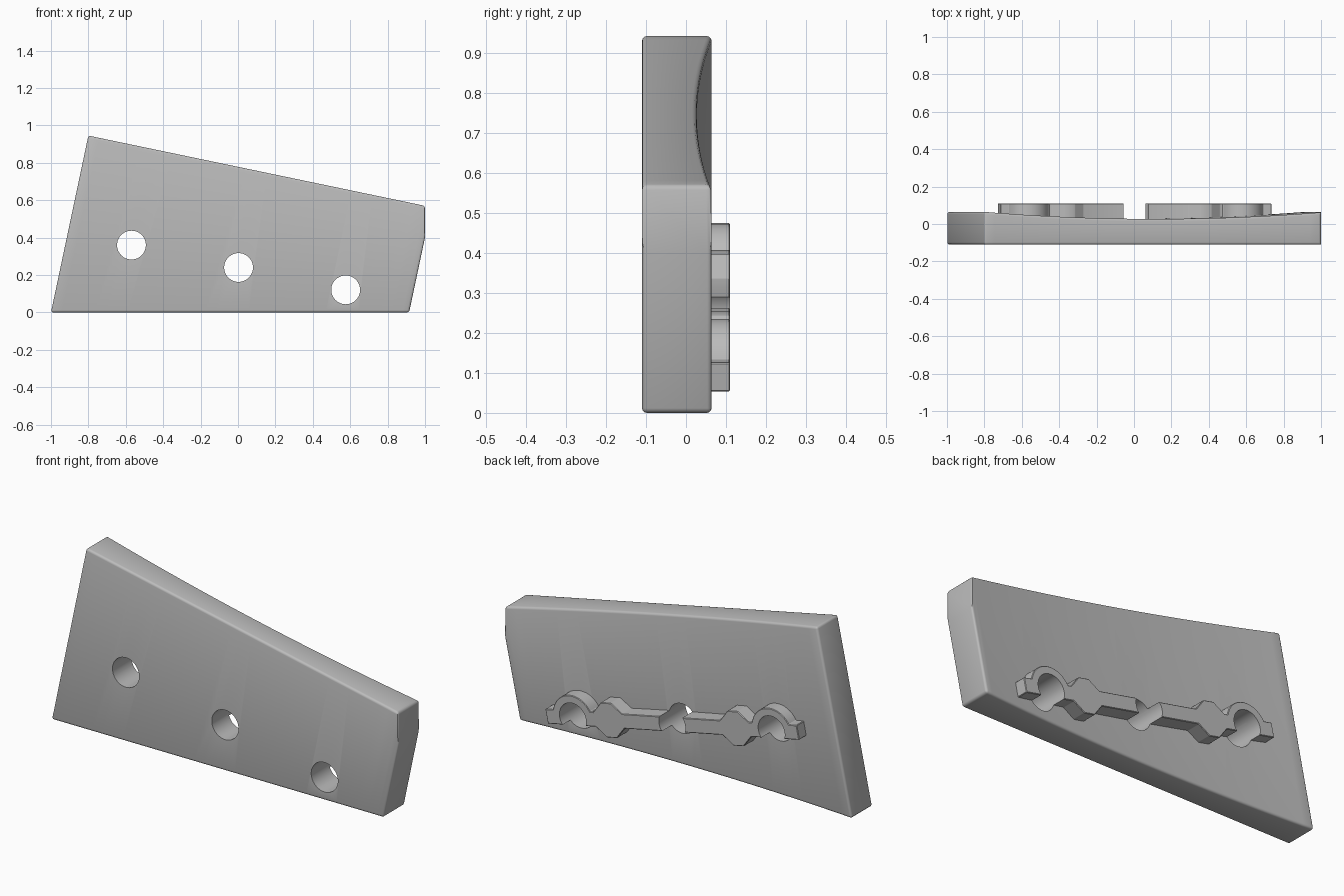
import bpy, bmesh, math
from mathutils import Vector

cube = bpy.data.objects.get("Cube")
if cube:
    bpy.data.objects.remove(cube, do_unlink=True)

grey = bpy.data.materials.new("plain_grey")
grey.use_nodes = True
COLOUR = (0.5, 0.5, 0.5, 1)
grey.diffuse_color = COLOUR
grey.node_tree.nodes["Principled BSDF"].inputs["Base Color"].default_value = COLOUR

LEAN = 0.2116            # slope of the slanted ends
FRONT, BACK, CREST = -0.11, 0.065, 0.11
HOLE_R, HOLE_STEP = 0.077, 0.585
ALONG = Vector((0.979, 0, -0.2045))    # rib direction
ACROSS = Vector((0.2045, 0, 0.979))
CENTRE = Vector((0.003, 0, 0.24))


def finish(name, bm):
    bmesh.ops.recalc_face_normals(bm, faces=bm.faces)
    mesh = bpy.data.meshes.new(name)
    bm.to_mesh(mesh)
    bm.free()
    mesh.materials.append(grey)
    ob = bpy.data.objects.new(name, mesh)
    bpy.context.collection.objects.link(ob)
    return ob


def column_height(u):
    top = (0.945 - 0.2086 * (u + 0.8)) / (1 + 0.2086 * LEAN)
    return min(top, (1 - u) / LEAN)


# Plate: leaning columns swept along its length, with a hollow back
def make_plate():
    bm = bmesh.new()
    left, corner, right = -1.0, 0.879, 0.915
    steps = 32
    us = [left + (corner - left) * i / steps for i in range(steps + 1)] + [right]
    mid, half = (left + right) / 2, (right - left) / 2
    rings = []
    for u in us:
        back = BACK - 0.038 * (1 - ((u - mid) / half) ** 2)
        h = column_height(u)
        section = [(FRONT, 0), (FRONT, h), (back, h), (back, 0)]
        rings.append([bm.verts.new((u + LEAN * z, y, z)) for y, z in section])
    for a, b in zip(rings, rings[1:]):
        for i in range(4):
            j = (i + 1) % 4
            bm.faces.new((a[i], a[j], b[j], b[i]))
    bm.faces.new(rings[0])
    bm.faces.new(rings[-1])
    return finish("plate", bm)


# Rib: bar with two arches over the outer holes and two blunt diamonds
def make_rib():
    end, w, r = 0.74, 0.037, 0.115
    d, base, tip, peak = 0.373, 0.085, 0.03, 0.088
    diamond = [(-d - base, w), (-d - tip, peak), (-d + tip, peak), (-d + base, w)]
    start = math.asin(w / r)
    arch = []
    for i in range(17):
        a = math.pi - start - (math.pi - 2 * start) * i / 16
        arch.append((-HOLE_STEP + r * math.cos(a), r * math.sin(a)))

    def mirror(pts):
        return [(-s, v) for s, v in reversed(pts)]

    upper = [(-end, w)] + arch + diamond
    lower = [(-end, -w)] + [(s, -v) for s, v in diamond]
    outline = upper + mirror(upper) + list(reversed(lower + mirror(lower)))
    bm = bmesh.new()
    verts = []
    for s, v in outline:
        verts.append(bm.verts.new(CENTRE + ALONG * s + ACROSS * v + Vector((0, 0.02, 0))))
    face = bm.faces.new(verts)
    new = bmesh.ops.extrude_face_region(bm, geom=[face])["geom"]
    moved = [g for g in new if isinstance(g, bmesh.types.BMVert)]
    bmesh.ops.translate(bm, verts=moved, vec=(0, CREST - 0.02, 0))
    return finish("mounting_rib", bm)


# Cutter: three bolt holes
def make_cutter():
    bm = bmesh.new()
    for k in (-1, 0, 1):
        centre = CENTRE + ALONG * (HOLE_STEP * k)
        rings = []
        for y in (-0.3, 0.3):
            ring = []
            for i in range(48):
                a = math.tau * i / 48
                p = centre + Vector((HOLE_R * math.cos(a), y, HOLE_R * math.sin(a)))
                ring.append(bm.verts.new(p))
            rings.append(ring)
            bm.faces.new(ring)
        for i in range(48):
            j = (i + 1) % 48
            bm.faces.new((rings[0][i], rings[0][j], rings[1][j], rings[1][i]))
    ob = finish("hole_cutter", bm)
    ob.hide_render = True
    ob.hide_viewport = True
    ob.display_type = 'WIRE'
    return ob


plate, rib, cutter = make_plate(), make_rib(), make_cutter()
for ob, width, segments in ((plate, 0.012, 3), (rib, 0.003, 1)):
    bev = ob.modifiers.new("soft_edges", 'BEVEL')
    bev.width = width
    bev.segments = segments
    bev.limit_method = 'ANGLE'
    bev.angle_limit = math.radians(30)
    cut = ob.modifiers.new("holes", 'BOOLEAN')
    cut.operation = 'DIFFERENCE'
    cut.solver = 'EXACT'
    cut.object = cutter
    # Apply so the cutter can go, then shade
    graph = bpy.context.evaluated_depsgraph_get()
    mesh = bpy.data.meshes.new_from_object(ob.evaluated_get(graph))
    ob.modifiers.clear()
    ob.data = mesh
    bpy.ops.object.select_all(action='DESELECT')
    ob.select_set(True)
    bpy.context.view_layer.objects.active = ob
    bpy.ops.object.shade_smooth_by_angle(angle=math.radians(32))
bpy.data.objects.remove(cutter, do_unlink=True)
